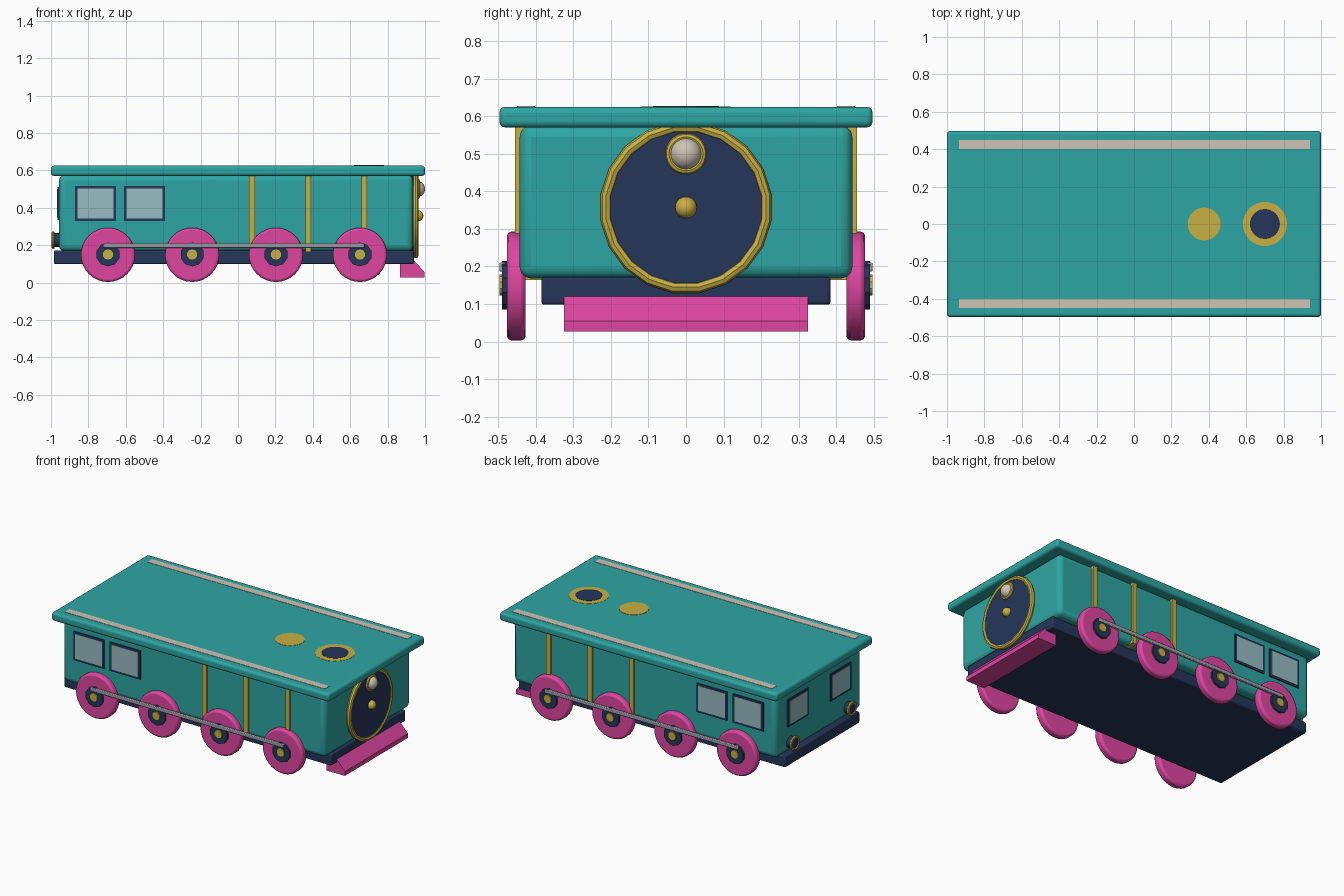
import bpy, bmesh, math
from mathutils import Matrix, Vector

if "Cube" in bpy.data.objects:
    bpy.data.objects.remove(bpy.data.objects["Cube"])


def mat(name, r, g, b):
    m = bpy.data.materials.new(name)
    m.diffuse_color = (r, g, b, 1)
    m.use_nodes = True
    m.node_tree.nodes["Principled BSDF"].inputs["Base Color"].default_value = m.diffuse_color
    return m


TEAL = mat("teal", 0.027, 0.381, 0.366)
PINK = mat("pink", 0.73, 0.061, 0.352)
NAVY = mat("navy", 0.018, 0.037, 0.102)
GOLD = mat("gold", 0.578, 0.434, 0.055)
GLASS = mat("pale_glass", 0.314, 0.503, 0.552)
CREAM = mat("cream", 0.617, 0.552, 0.456)
STEEL = mat("steel", 0.35, 0.35, 0.41)

AXIS = {"X": Matrix.Rotation(math.pi / 2, 4, "Y"),
        "Y": Matrix.Rotation(math.pi / 2, 4, "X"),
        "Z": Matrix.Identity(4)}


def finish(name, bm, material, bevel=0, segments=3):
    bmesh.ops.recalc_face_normals(bm, faces=bm.faces)
    me = bpy.data.meshes.new(name)
    bm.to_mesh(me)
    bm.free()
    me.materials.append(material)
    ob = bpy.data.objects.new(name, me)
    bpy.context.collection.objects.link(ob)
    if bevel:
        mod = ob.modifiers.new("rounding", "BEVEL")
        mod.width, mod.segments = bevel, segments
        mod.limit_method, mod.angle_limit = "ANGLE", math.radians(40)
    bpy.ops.object.select_all(action="DESELECT")
    ob.select_set(True)
    bpy.context.view_layer.objects.active = ob
    bpy.ops.object.shade_smooth_by_angle(angle=math.radians(35))
    return ob


def box(name, x, y, z, material, bevel=0, segments=3):
    """Box from (min, max) ranges."""
    bm = bmesh.new()
    bmesh.ops.create_cube(bm, size=1)
    for v in bm.verts:
        v.co = Vector([(r[0] + r[1]) / 2 + c * (r[1] - r[0])
                       for r, c in zip((x, y, z), v.co)])
    return finish(name, bm, material, bevel, segments)


def disc(name, axis, centre, radius, depth, material, sides=32, bevel=0):
    bm = bmesh.new()
    bmesh.ops.create_cone(bm, cap_ends=True, segments=sides, radius1=radius,
                          radius2=radius, depth=depth,
                          matrix=Matrix.Translation(centre) @ AXIS[axis])
    return finish(name, bm, material, bevel, 2)


def ball(name, centre, radius, material):
    bm = bmesh.new()
    bmesh.ops.create_uvsphere(bm, u_segments=20, v_segments=12, radius=radius,
                              matrix=Matrix.Translation(centre) @ AXIS["X"])
    return finish(name, bm, material)


def ring(name, centre, major, minor, material, sides=24, tube=8):
    """Torus whose axis runs along x."""
    bm = bmesh.new()
    grid = []
    for i in range(sides):
        a = 2 * math.pi * (i + 0.5) / sides
        row = []
        for j in range(tube):
            b = 2 * math.pi * j / tube
            r = major + minor * math.cos(b)
            row.append(bm.verts.new(Vector(centre) + Vector(
                (minor * math.sin(b), r * math.cos(a), r * math.sin(a)))))
        grid.append(row)
    for i in range(sides):
        for j in range(tube):
            k, m = (i + 1) % sides, (j + 1) % tube
            bm.faces.new((grid[i][j], grid[k][j], grid[k][m], grid[i][m]))
    return finish(name, bm, material)


def span(s, a, b):
    """Mirror a positive y range to side s."""
    return (a, b) if s > 0 else (-b, -a)


# Main shell, underframe and roof
box("body", (-0.957, 0.936), (-0.443, 0.443), (0.168, 0.575), TEAL, 0.03)
box("underframe", (-0.984, 0.94), (-0.385, 0.385), (0.098, 0.172), NAVY, 0.008, 2)
box("roof", (-1, 1), (-0.497, 0.497), (0.57, 0.625), TEAL, 0.016)

# Gold bands round the body
for i, x in enumerate((0.075, 0.375, 0.675)):
    box(f"band_{i}", (x - 0.015, x + 0.015), (-0.455, 0.455), (0.164, 0.572), GOLD)

# Roof details
for s in (-1, 1):
    box("roof_strip", (-0.935, 0.94), span(s, 0.402, 0.45), (0.618, 0.627), CREAM)
disc("roof_dome", "Z", (0.375, 0, 0.623), 0.088, 0.008, GOLD)
disc("chimney_rim", "Z", (0.70, 0, 0.6225), 0.118, 0.008, GOLD)
disc("chimney_opening", "Z", (0.70, 0, 0.6235), 0.08, 0.008, NAVY)

# Round nose with rim, knob and headlamp
disc("nose_plate", "X", (0.938, 0, 0.357), 0.213, 0.04, NAVY)
ring("nose_rim", (0.95, 0, 0.357), 0.215, 0.015, GOLD, 20)
ball("nose_knob", (0.962, 0, 0.357), 0.029, GOLD)
ball("headlamp", (0.957, 0, 0.50), 0.043, CREAM)
ring("headlamp_rim", (0.962, 0, 0.50), 0.045, 0.010, GOLD)

# Wedge-shaped track guard, profile swept along y
bm = bmesh.new()
profile = ((0.865, 0.027), (0.998, 0.027), (0.998, 0.055), (0.935, 0.125), (0.865, 0.125))
face = bm.faces.new([bm.verts.new((x, -0.325, z)) for x, z in profile])
swept = bmesh.ops.extrude_face_region(bm, geom=[face])["geom"]
bmesh.ops.translate(bm, vec=(0, 0.65, 0),
                    verts=[v for v in swept if isinstance(v, bmesh.types.BMVert)])
finish("track_guard", bm, PINK)

# Wheels, hubs and coupling rods on both sides
for s in (-1, 1):
    for x in (-0.695, -0.245, 0.203, 0.652):
        disc("wheel", "Y", (x, s * 0.452, 0.148), 0.145, 0.05, PINK, 32, 0.012)
        disc("hub", "Y", (x, s * 0.475, 0.15), 0.064, 0.03, NAVY, 10)
        disc("hub_cap", "Y", (x, s * 0.482, 0.15), 0.028, 0.03, GOLD, 10)
    box("coupling_rod", (-0.72, 0.675), span(s, 0.48, 0.497), (0.186, 0.21),
        STEEL, 0.004, 2)

# Side windows
for s in (-1, 1):
    for x in (-0.762, -0.50):
        box("side_window_frame", (x - 0.11, x + 0.11), span(s, 0.441, 0.45),
            (0.33, 0.517), NAVY)
        box("side_window_glass", (x - 0.097, x + 0.097), span(s, 0.443, 0.452),
            (0.343, 0.504), GLASS)

# Rear windows and buffers
for s in (-1, 1):
    y = s * 0.22
    box("rear_window_frame", (-0.965, -0.956), (y - 0.105, y + 0.105),
        (0.335, 0.512), NAVY)
    box("rear_window_glass", (-0.967, -0.958), (y - 0.09, y + 0.09),
        (0.348, 0.499), GLASS)
    disc("buffer", "X", (-0.967, s * 0.295, 0.227), 0.037, 0.056, NAVY, 16)
    ring("buffer_rim", (-0.989, s * 0.295, 0.227), 0.039, 0.009, GOLD, 16)
